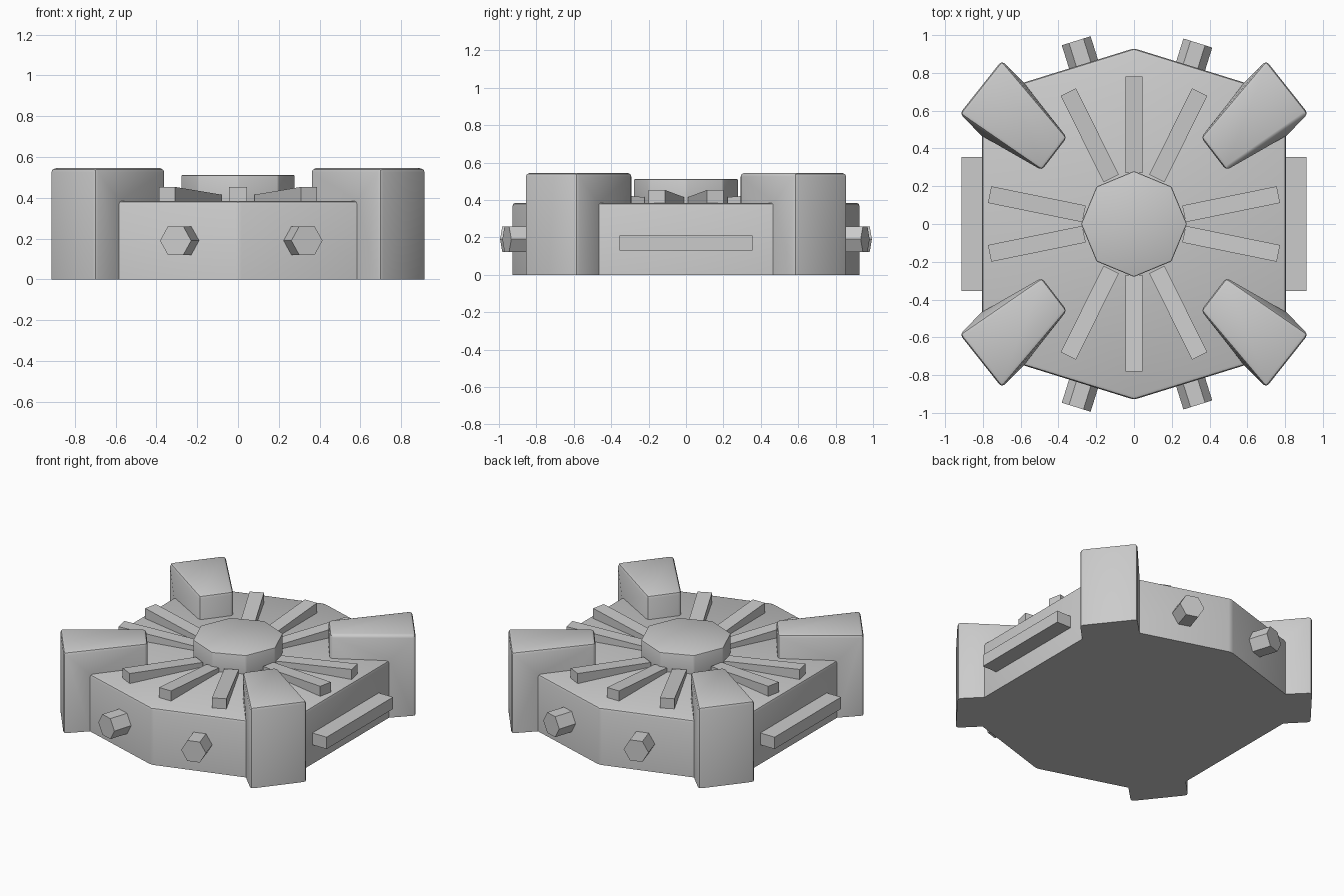
import bpy, bmesh, math
from mathutils import Matrix, Vector

cube = bpy.data.objects.get("Cube")
if cube:
    bpy.data.objects.remove(cube, do_unlink=True)

grey = bpy.data.materials.new("plain_grey")
grey.use_nodes = True
colour = (0.6, 0.6, 0.6, 1)
grey.diffuse_color = colour
grey.node_tree.nodes["Principled BSDF"].inputs["Base Color"].default_value = colour


def finish(name, bm, bevel=0.0, smooth=False):
    """Soften all edges above the floor and turn the mesh into an object."""
    bmesh.ops.recalc_face_normals(bm, faces=bm.faces)
    if bevel:
        edges = [e for e in bm.edges if max(v.co.z for v in e.verts) > 0.01
                 and e.calc_face_angle(0) > math.radians(30)]
        bmesh.ops.bevel(bm, geom=edges, offset=bevel, segments=2,
                        profile=0.5, affect='EDGES', clamp_overlap=True)
    mesh = bpy.data.meshes.new(name)
    bm.to_mesh(mesh)
    bm.free()
    mesh.materials.append(grey)
    ob = bpy.data.objects.new(name, mesh)
    bpy.context.collection.objects.link(ob)
    if smooth:
        bpy.ops.object.select_all(action='DESELECT')
        ob.select_set(True)
        bpy.context.view_layer.objects.active = ob
        bpy.ops.object.shade_smooth_by_angle(angle=math.radians(40))
    return ob


def hull(name, points, bevel=0.0, smooth=False):
    """Convex solid around a handful of corner points."""
    bm = bmesh.new()
    for p in points:
        bm.verts.new(p)
    bmesh.ops.convex_hull(bm, input=bm.verts)
    bmesh.ops.dissolve_limit(bm, angle_limit=0.02, verts=bm.verts, edges=bm.edges)
    return finish(name, bm, bevel, smooth)


BASE_TOP, TOWER_TOP = 0.385, 0.545

# Hexagonal base slab
outline = [(0, 0.93), (0.805, 0.68), (0.805, -0.68), (0, -0.93), (-0.805, -0.68), (-0.805, 0.68)]
hull("base", [(x, y, z) for x, y in outline for z in (0, BASE_TOP)], 0.018, True)

# Corner towers: wide outside, narrow inside, swelling where they meet the base edge
outer = [(0.70, 0.865), (0.922, 0.585)]
middle = [(0.583, 0.748), (0.808, 0.468)]
inner = [(0.355, 0.458), (0.488, 0.285)]
for side, sx in (("left", 1), ("right", -1)):
    for end, sy in (("back", 1), ("front", -1)):
        pts = [(sx * x, sy * y, z)
               for ring, top in ((outer, TOWER_TOP), (middle, BASE_TOP), (inner, TOWER_TOP))
               for x, y in ring for z in (0, top)]
        hull(f"{end}_{side}_tower", pts, 0.02, True)

# Central eight-sided hub
bm = bmesh.new()
bmesh.ops.create_cone(bm, cap_ends=True, segments=8, radius1=0.28, radius2=0.28, depth=0.2,
                      matrix=Matrix.Translation((0, 0, 0.412)))
finish("hub", bm, 0.008, True)

# Radiating ribs, rising gently outward
for i, angle in enumerate((11.5, 63.5, 90, 116.5, 168.5, 191.5, 243.5, 270, 296.5, 348.5)):
    turn = Matrix.Rotation(math.radians(angle), 3, 'Z')
    pts = [turn @ Vector((r, w, z)) for r, top in ((0.27, 0.415), (0.78, 0.453))
           for w in (-0.045, 0.045) for z in (0.36, top)]
    hull(f"rib_{i + 1}", pts)

# Side bars
for side, sx in (("left", 1), ("right", -1)):
    hull(f"{side}_bar", [(sx * x, y, z) for x in (0.78, 0.912)
                         for y in (-0.355, 0.355) for z in (0.13, 0.21)])

# Hexagonal pegs standing square to the sloping end walls
for side, x in (("left", 0.338), ("right", -0.306)):
    for end, sy in (("back", 1), ("front", -1)):
        out = Vector((math.copysign(0.3, x), 0.954 * sy, 0)).normalized()
        across = Vector((-out.y, out.x, 0))
        tip = Vector((x, sy * (0.97 if x < 0 else 0.958), 0.19))
        pts = []
        for k in range(6):
            a = k * math.pi / 3
            rim = tip + 0.08 * (across * math.cos(a) + Vector((0, 0, math.sin(a))))
            pts += [rim, rim - out * 0.2]
        hull(f"{end}_{side}_peg", pts)
